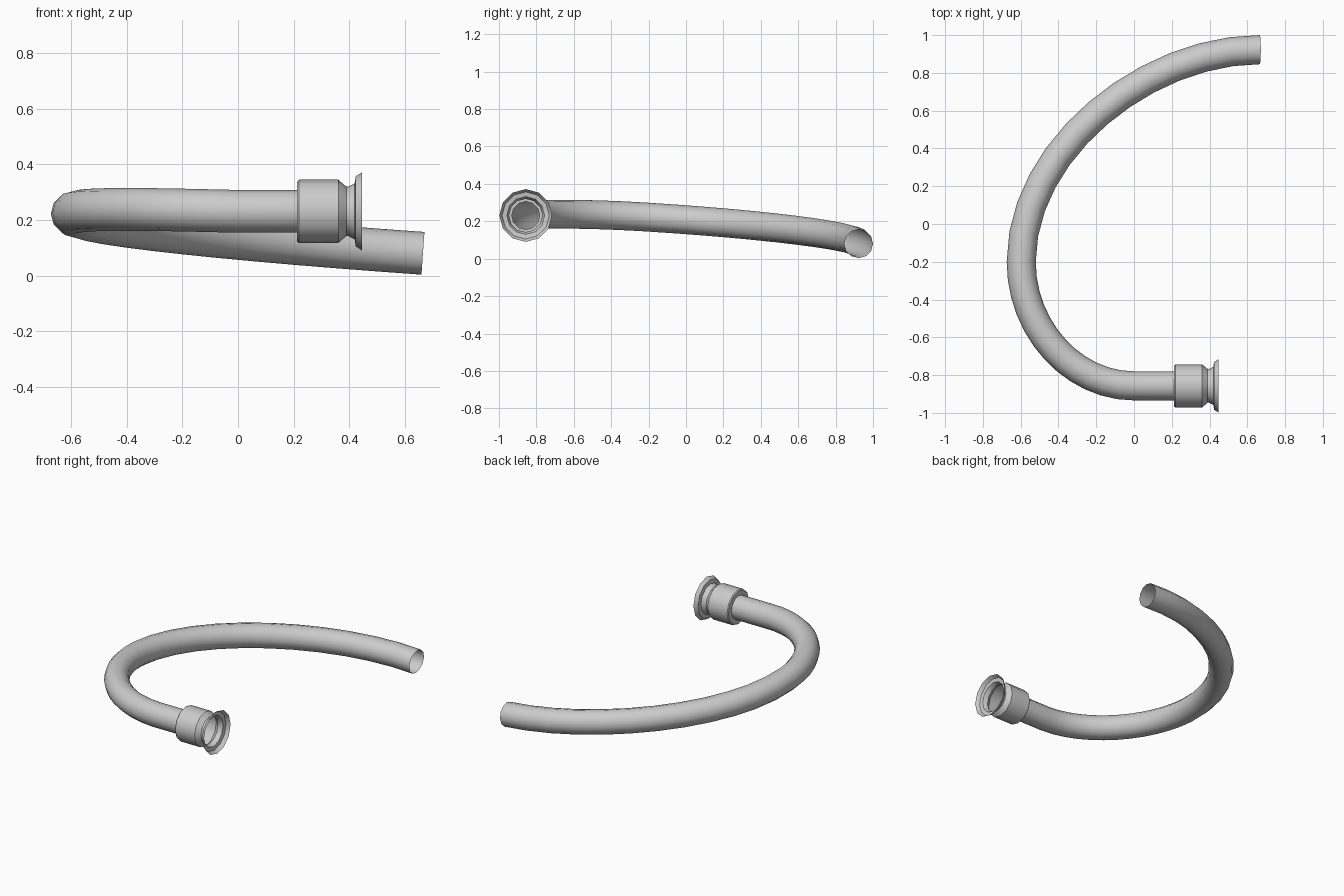
import bpy, bmesh, math
from mathutils import Vector

if "Cube" in bpy.data.objects:
    bpy.data.objects.remove(bpy.data.objects["Cube"])

SIDES = 12
CY, CZ = -0.857, 0.231   # axis of the end fitting


def make_rings(name, rings):
    """Skin a list of point rings into an open smooth shell."""
    bm = bmesh.new()
    rows = [[bm.verts.new(p) for p in ring] for ring in rings]
    for a, b in zip(rows, rows[1:]):
        n = len(a)
        for i in range(n):
            j = (i + 1) % n
            bm.faces.new((a[i], a[j], b[j], b[i]))
    bmesh.ops.recalc_face_normals(bm, faces=bm.faces)
    mesh = bpy.data.meshes.new(name)
    bm.to_mesh(mesh)
    bm.free()
    ob = bpy.data.objects.new(name, mesh)
    bpy.context.collection.objects.link(ob)
    bpy.ops.object.select_all(action='DESELECT')
    ob.select_set(True)
    bpy.context.view_layer.objects.active = ob
    bpy.ops.object.shade_smooth_by_angle(angle=math.radians(35))
    return ob


def circle(centre, tangent, radius):
    side = tangent.cross(Vector((0, 0, 1))).normalized()
    up = side.cross(tangent).normalized()
    return [centre + radius * (math.cos(a) * up + math.sin(a) * side)
            for a in (2 * math.pi * i / SIDES for i in range(SIDES))]


def bezier(p, t):
    s = 1 - t
    pos = s**3 * p[0] + 3*s*s*t * p[1] + 3*s*t*t * p[2] + t**3 * p[3]
    tan = s*s * (p[1] - p[0]) + 2*s*t * (p[2] - p[1]) + t*t * (p[3] - p[2])
    return pos, tan.normalized()


# Curved hose: two bezier spans, then a straight run into the fitting
spans = [
    [(0.666, 0.923, 0.08), (0.066, 0.923, 0.122), (-0.597, 0.4, 0.184), (-0.597, -0.2, 0.222)],
    [(-0.597, -0.2, 0.222), (-0.597, -0.56, 0.245), (-0.32, CY, 0.239), (0, CY, CZ)],
]
rings = []
for k, span in enumerate(spans):
    pts = [Vector(p) for p in span]
    for i in range(0 if k == 0 else 1, 13):
        pos, tan = bezier(pts, i / 12)
        rings.append(circle(pos, tan, 0.077))
X = Vector((1, 0, 0))
rings.append(circle(Vector((0.215, CY, CZ)), X, 0.077))
make_rings("hose", rings)

# Coupling with a narrowed neck and flared lip, as (x, radius)
profile = [(0.213, 0.075), (0.213, 0.108), (0.219, 0.114), (0.361, 0.114),
           (0.39, 0.089), (0.397, 0.089), (0.42, 0.101), (0.424, 0.126), (0.447, 0.141)]
make_rings("end_coupling", [circle(Vector((x, CY, CZ)), X, r) for x, r in profile])
